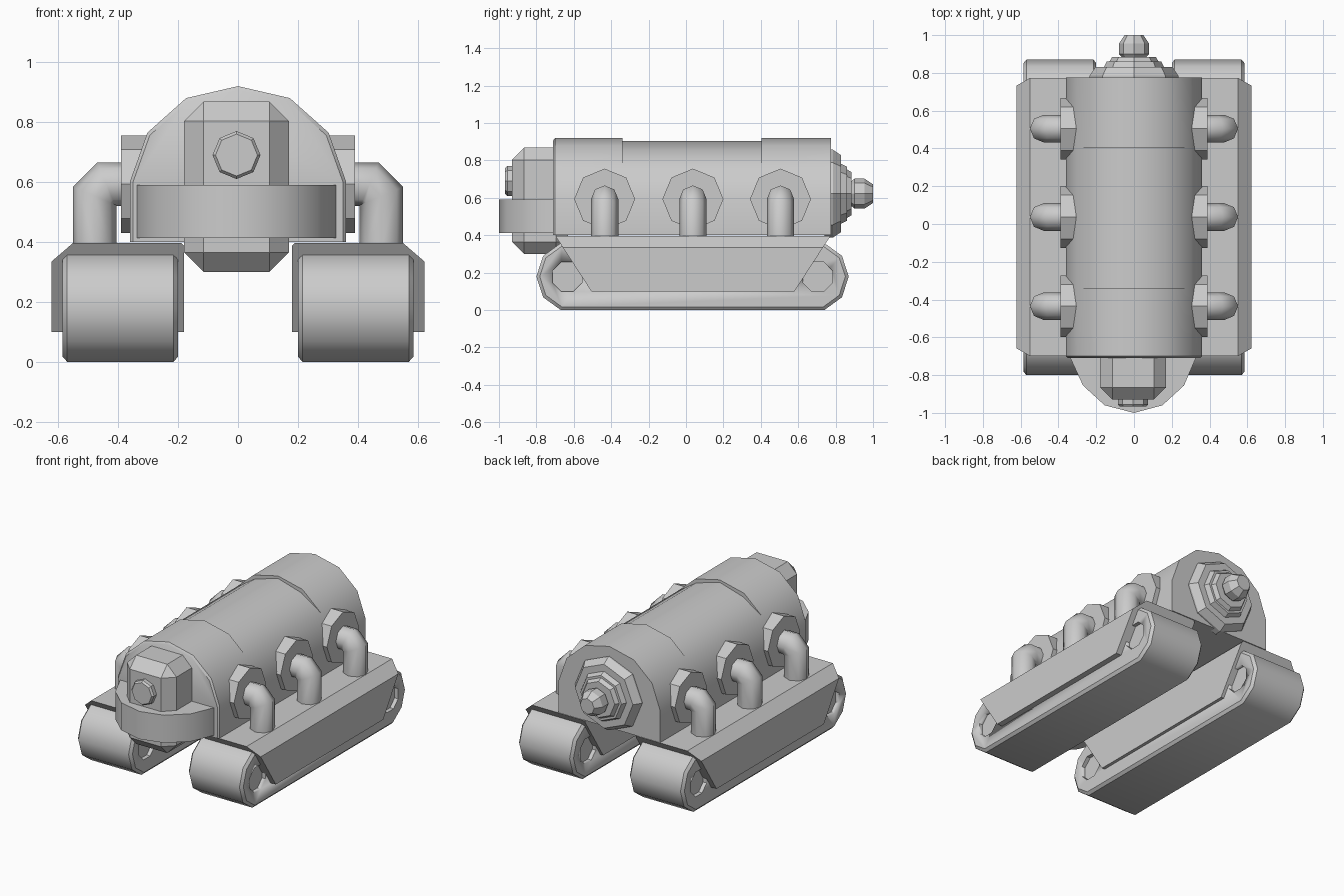
import bpy, bmesh
from math import sin, cos, radians

if "Cube" in bpy.data.objects:
    bpy.data.objects.remove(bpy.data.objects["Cube"])


def loft(name, rings, angle=40):
    """Skin a list of equal-length point rings and cap both ends."""
    bm = bmesh.new()
    loops = [[bm.verts.new(p) for p in ring] for ring in rings]
    n = len(rings[0])
    for a, b in zip(loops, loops[1:]):
        for i in range(n):
            j = (i + 1) % n
            bm.faces.new((a[i], a[j], b[j], b[i]))
    bm.faces.new(loops[0])
    bm.faces.new(loops[-1])
    bmesh.ops.remove_doubles(bm, verts=bm.verts, dist=0.0005)
    bmesh.ops.recalc_face_normals(bm, faces=bm.faces)
    mesh = bpy.data.meshes.new(name)
    bm.to_mesh(mesh)
    bm.free()
    ob = bpy.data.objects.new(name, mesh)
    bpy.context.collection.objects.link(ob)
    bpy.ops.object.select_all(action='DESELECT')
    ob.select_set(True)
    bpy.context.view_layer.objects.active = ob
    bpy.ops.object.shade_smooth_by_angle(angle=radians(angle))
    return ob


def circle(r, n=8, start=0.0):
    return [(r * cos(radians(start + 360 * i / n)),
             r * sin(radians(start + 360 * i / n))) for i in range(n)]


def turned_y(name, z, steps, x=0.0):
    """Eight-sided stepped part along y; steps are (y, radius)."""
    return loft(name, [[(x + a, y, z + b) for a, b in circle(r)] for y, r in steps], 20)


def mirror(ob):
    ob.modifiers.new("mirror", 'MIRROR')


# Body: arched hull with a sunken roof panel
def arch(y, roof, s=1.0):
    half = [(0.36, 0.4), (0.36, 0.603), (0.302, 0.765)] + roof
    pts = half + [(-x, z) for x, z in reversed(half) if x > 0]
    return [(x * s, y, 0.4 + (z - 0.4) * s) for x, z in pts]


full = [(0.173, 0.88), (0, 0.92)]
low = [(0.165, 0.856), (0, 0.904)]
loft("hull", [arch(-0.71, full, 0.975), arch(-0.70, full), arch(-0.34, full),
              arch(-0.34, low), arch(0.405, low), arch(0.405, full), arch(0.775, full)])

# Rear stepped cap and nozzle
turned_y("rear_cap", 0.622, [(0.74, 0.235), (0.785, 0.235), (0.83, 0.205), (0.83, 0.16),
                             (0.86, 0.145), (0.86, 0.13), (0.885, 0.115), (0.885, 0.066),
                             (0.90, 0.08), (0.955, 0.08), (1.0, 0.05)])

# Front head: bevelled block with round lens
bpy.ops.mesh.primitive_cube_add(size=1, location=(-0.005, -0.78, 0.584))
head = bpy.context.object
head.name = "head_block"
head.scale = (0.35, 0.30, 0.568)
bpy.ops.object.transform_apply(location=False, rotation=False, scale=True)
bev = head.modifiers.new("bevel", 'BEVEL')
bev.width = 0.065
bev.segments = 1
turned_y("head_lens", 0.69, [(-0.90, 0.08), (-0.955, 0.08), (-0.967, 0.07)], -0.005)

# Rounded collar around the head
collar = [(-0.337, -0.68), (-0.337, -0.71), (-0.27, -0.855), (-0.155, -0.96), (0, -1.0),
          (0.15, -0.96), (0.265, -0.855), (0.327, -0.71), (0.327, -0.68)]
loft("head_collar", [[(x, y, z) for x, y in collar] for z in (0.413, 0.59)])

# Side flanges and mitred elbow pipes
for k, y0 in enumerate((-0.435, 0.037, 0.505)):
    mirror(loft(f"pipe_flange_{k}", [[(x, y0 + a, 0.593 + b) for a, b in circle(0.163)]
                                     for x in (0.28, 0.39)], 20))
    m = 0.0304
    path = [(0.36, 0.593, 0, 0.073), (0.439, 0.593, m, 0.073),
            (0.478, 0.553, 0.073, m), (0.478, 0.38, 0.073, 0)]
    mirror(loft(f"elbow_pipe_{k}", [[(x + u * b, y0 + 0.073 * a, z + w * b)
                                     for a, b in circle(1, 8)]
                                    for x, z, u, w in path], 50))

# Track belt: two ten-sided ends joined, with chamfered rims
def belt(x, r):
    ends = [(-0.612, range(108, 253, 36)), (0.682, range(288, 433, 36))]
    return [(x, c + r * cos(radians(t)), 0.179 + r * sin(radians(t)))
            for c, ts in ends for t in ts]


track = loft("track_belt", [belt(0.20, 0.17), belt(0.215, 0.188),
                            belt(0.57, 0.188), belt(0.585, 0.17)])

# Hub recesses on both faces of the track
for yc in (-0.635, 0.705):
    for x0, x1 in ((0.15, 0.225), (0.56, 0.64)):
        cut = loft("hub_cutter", [[(x, yc + a, 0.178 + b) for a, b in circle(0.085, 8, 22.5)]
                                  for x in (x0, x1)], 20)
        cut.hide_render = True
        cut.hide_set(True)
        mod = track.modifiers.new("hub", 'BOOLEAN')
        mod.operation = 'DIFFERENCE'
        mod.object = cut
mirror(track)

# Track fender: chamfered cover with slanted ends
section = [(0.18, 0.10), (0.18, 0.388), (0.19, 0.397), (0.55, 0.397),
           (0.622, 0.335), (0.622, 0.10)]
mirror(loft("track_fender", [[(x, 0.037 + s * (0.543 + (z - 0.10) * 0.65), z)
                              for x, z in section] for s in (-1, 1)], 20))
